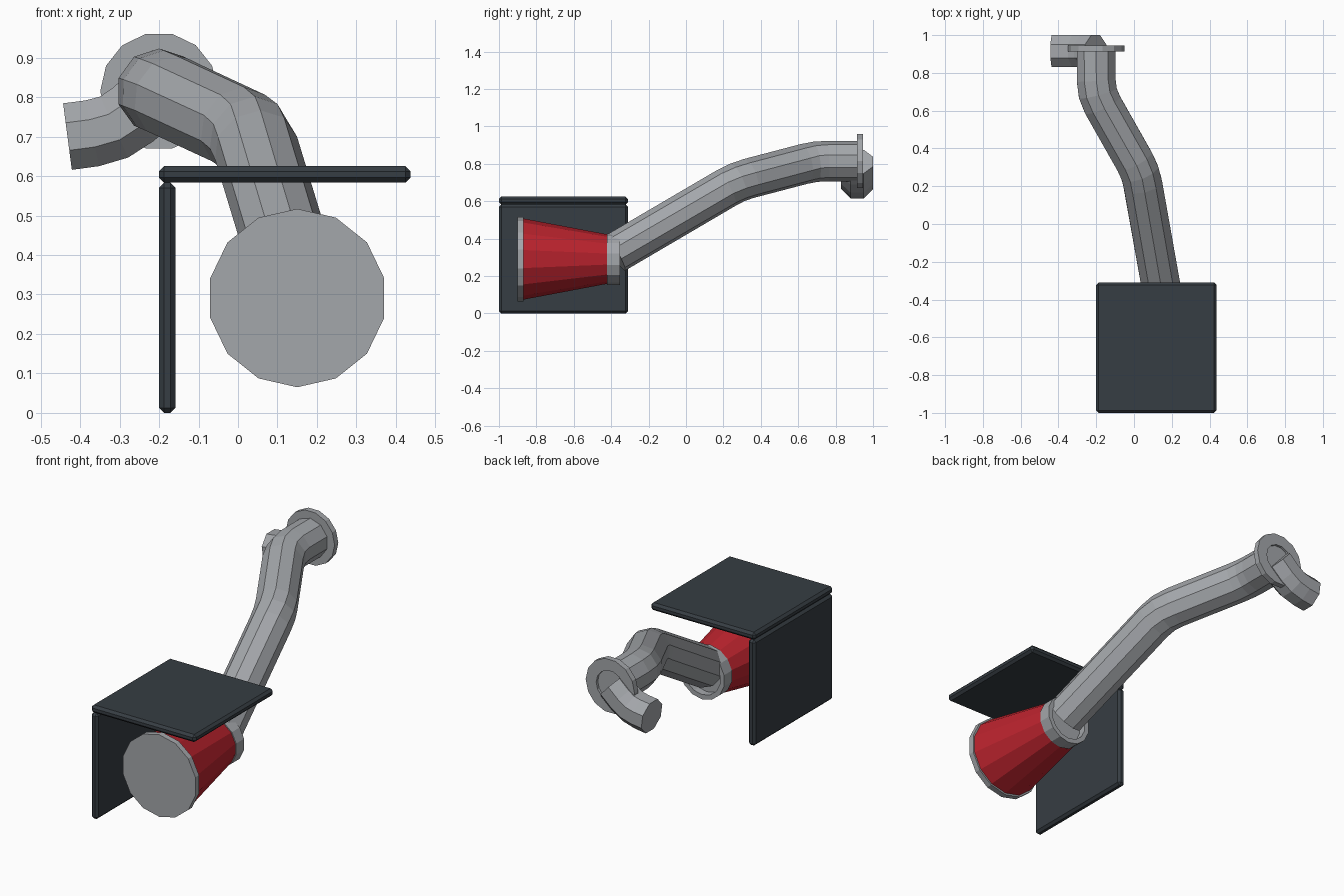
import bpy, bmesh, math
from mathutils import Vector

if "Cube" in bpy.data.objects:
    bpy.data.objects.remove(bpy.data.objects["Cube"])


def material(name, rgb):
    m = bpy.data.materials.new(name)
    m.diffuse_color = (*rgb, 1)
    m.use_nodes = True
    m.node_tree.nodes["Principled BSDF"].inputs["Base Color"].default_value = m.diffuse_color
    return m


GREY = material("metal_grey", (0.37, 0.385, 0.405))
RED = material("red", (0.50, 0.017, 0.027))
DARK = material("dark_slate", (0.037, 0.047, 0.056))


def finish(name, bm, mat):
    bmesh.ops.recalc_face_normals(bm, faces=bm.faces)
    me = bpy.data.meshes.new(name)
    bm.to_mesh(me)
    bm.free()
    me.materials.append(mat)
    ob = bpy.data.objects.new(name, me)
    bpy.context.collection.objects.link(ob)
    return ob


def bridge(bm, rings):
    for a, b in zip(rings, rings[1:]):
        n = len(a)
        for i in range(n):
            bm.faces.new((a[i], a[(i + 1) % n], b[(i + 1) % n], b[i]))
    bm.faces.new(rings[0])
    bm.faces.new(rings[-1])


def turned(name, cx, cz, profile, sides, phase, mat):
    """Solid turned around the y direction; profile is (y, radius), both ends capped."""
    bm = bmesh.new()
    rings = []
    for y, r in profile:
        angs = [2 * math.pi * (i + phase) / sides for i in range(sides)]
        rings.append([bm.verts.new((cx + r * math.sin(a), y, cz + r * math.cos(a))) for a in angs])
    bridge(bm, rings)
    return finish(name, bm, mat)


def rounded(points, cut):
    """Round the inner corners of a path."""
    p = [Vector(q) for q in points]
    out = [p[0]]
    for a, b, c in zip(p, p[1:], p[2:]):
        s = b + (a - b).normalized() * cut
        e = b + (c - b).normalized() * cut
        out += [s, (s + 2 * b + e) / 4, e]
    return out + [p[-1]]


def tube(name, path, radius, sides, phase, mat):
    bm = bmesh.new()
    rings = []
    for i, p in enumerate(path):
        d1 = (path[max(i, 1)] - path[max(i, 1) - 1]).normalized()
        j = min(i, len(path) - 2)
        d2 = (path[j + 1] - path[j]).normalized()
        t = (d1 + d2).normalized()
        side = t.cross(Vector((0, 0, 1))).normalized()
        up = side.cross(t)
        angs = [2 * math.pi * (k + phase) / sides for k in range(sides)]
        rings.append([bm.verts.new(p + (side * math.sin(a) + up * math.cos(a)) * radius) for a in angs])
    bridge(bm, rings)
    return finish(name, bm, mat)


def plate(name, lo, hi):
    bm = bmesh.new()
    bmesh.ops.create_cube(bm, size=1)
    for v in bm.verts:
        v.co = [(l + h) / 2 + c * (h - l) for l, h, c in zip(lo, hi, v.co)]
    ob = finish(name, bm, DARK)
    b = ob.modifiers.new("chamfer", 'BEVEL')
    b.width = 0.013
    b.segments = 1


# Shield plates
plate("side_plate", (-0.20, -1.0, 0.0), (-0.158, -0.31, 0.583))
plate("top_plate", (-0.20, -1.0, 0.583), (0.437, -0.31, 0.625))

# Tapered drum: front cap, red body, hollow rear collar
CX, CZ = 0.15, 0.291
turned("drum_front_cap", CX, CZ, [(-0.90, 0.226), (-0.868, 0.226)], 14, 0, GREY)
turned("drum_body", CX, CZ, [(-0.87, 0.217), (-0.42, 0.132)], 14, 0, RED)
turned("drum_collar", CX, CZ,
       [(-0.422, 0.138), (-0.353, 0.138), (-0.353, 0.112), (-0.395, 0.112)], 14, 0, GREY)

# Bent main pipe
tube("main_pipe", rounded([(0.152, -0.38, 0.322), (0.035, 0.275, 0.706),
                           (-0.20, 0.69, 0.815), (-0.20, 0.932, 0.815)], 0.07),
     0.108, 10, 0, GREY)

# Flange with a recessed centre
turned("pipe_flange", -0.20, 0.815,
       [(0.914, 0.149), (0.946, 0.149), (0.946, 0.085), (0.925, 0.085)], 14, 0.5, GREY)

# Short outlet elbow
tube("outlet_elbow", rounded([(-0.432, 0.915, 0.70), (-0.31, 0.915, 0.716),
                              (-0.203, 0.915, 0.812)], 0.06),
     0.092, 8, 0.5, GREY)
